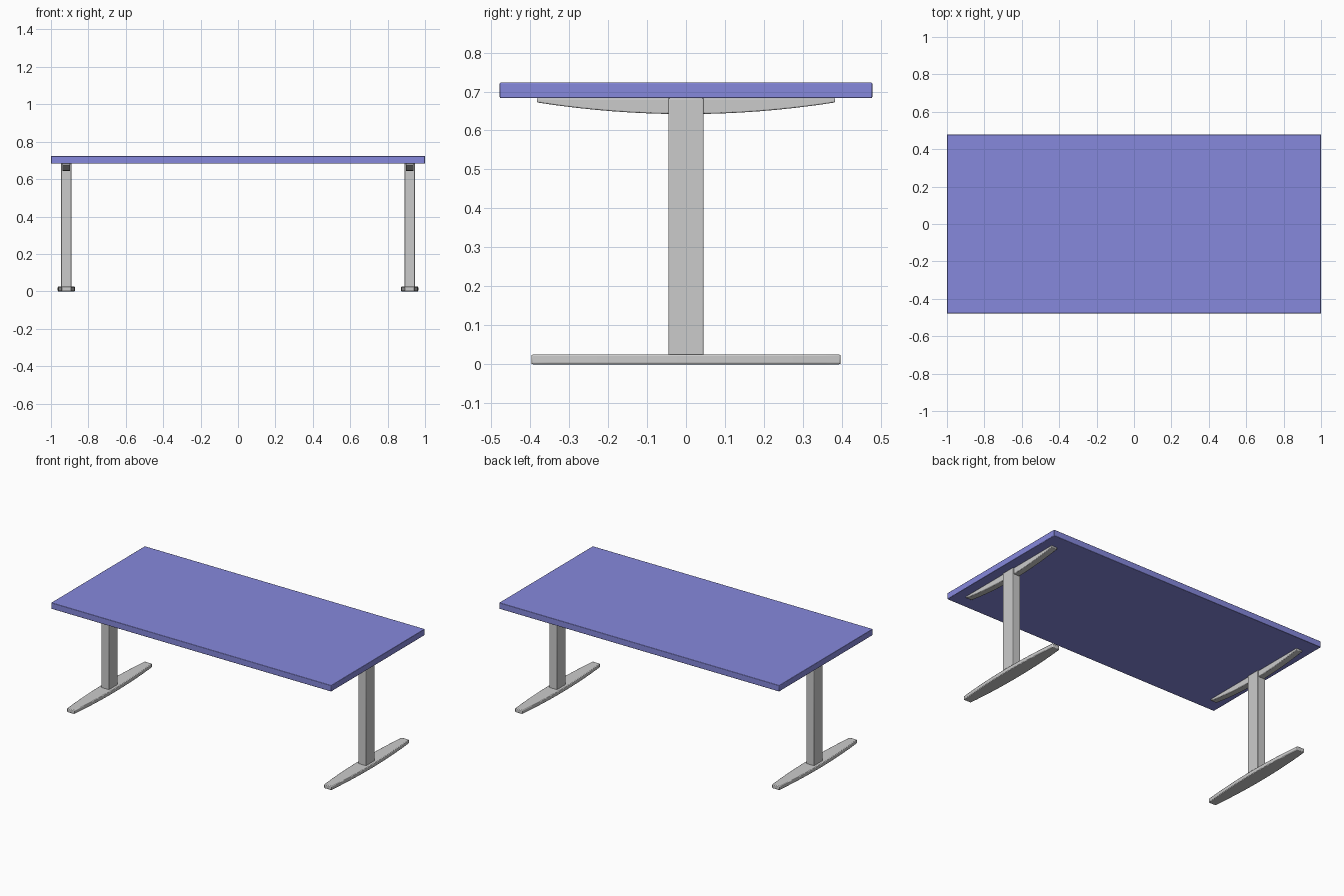
import bpy, bmesh

if "Cube" in bpy.data.objects:
    bpy.data.objects.remove(bpy.data.objects["Cube"])

LEG_X = 0.918


def finish(obj, bevel, segments=2, mirror=False):
    # Softened edges, optional copy on the other side
    b = obj.modifiers.new("edge_bevel", 'BEVEL')
    b.width, b.segments = bevel, segments
    b.limit_method, b.angle_limit = 'ANGLE', 0.6
    if mirror:
        m = obj.modifiers.new("mirror", 'MIRROR')
        m.use_axis = (True, False, False)
    bpy.ops.object.select_all(action='DESELECT')
    obj.select_set(True)
    bpy.context.view_layer.objects.active = obj
    bpy.ops.object.shade_smooth_by_angle(angle=0.5)


def prism(name, outline, extrude):
    # Extrude a closed 3D outline along a vector
    bm = bmesh.new()
    face = bm.faces.new([bm.verts.new(p) for p in outline])
    res = bmesh.ops.extrude_face_region(bm, geom=[face])
    verts = [g for g in res["geom"] if isinstance(g, bmesh.types.BMVert)]
    bmesh.ops.translate(bm, verts=verts, vec=extrude)
    bmesh.ops.recalc_face_normals(bm, faces=bm.faces)
    mesh = bpy.data.meshes.new(name)
    bm.to_mesh(mesh)
    bm.free()
    obj = bpy.data.objects.new(name, mesh)
    bpy.context.collection.objects.link(obj)
    return obj


def rect(hx, hy, z, cx=0.0):
    return [(cx - hx, -hy, z), (cx + hx, -hy, z), (cx + hx, hy, z), (cx - hx, hy, z)]


def bow(length, end, middle, n=16):
    # Shallow arc: (y, depth) from -length to length
    ts = [-1 + 2 * i / n for i in range(n + 1)]
    return [(t * length, end + (middle - end) * (1 - t * t)) for t in ts]


# Table top
top = prism("table_top", rect(1.0, 0.478, 0.683), (0, 0, 0.04))
finish(top, 0.003)
mat = bpy.data.materials.new("blue_top")
mat.diffuse_color = (0.24, 0.25, 0.72, 1)
mat.use_nodes = True
mat.node_tree.nodes["Principled BSDF"].inputs["Base Color"].default_value = mat.diffuse_color
top.data.materials.append(mat)

# Upright columns
column = prism("leg_columns", rect(0.028, 0.045, 0.02, LEG_X), (0, 0, 0.663))
finish(column, 0.003, mirror=True)

# Feet, bowed in plan
arc = bow(0.397, 0.026, 0.046)
outline = [(LEG_X + w, y, 0) for y, w in arc] + [(LEG_X - w, y, 0) for y, w in reversed(arc)]
foot = prism("feet", outline, (0, 0, 0.025))
finish(foot, 0.004, mirror=True)

# Support arms under the top, bowed in side view
outline = [(LEG_X - 0.021, y, 0.683 - d) for y, d in bow(0.383, 0.011, 0.041)]
outline += [(LEG_X - 0.021, 0.383, 0.683), (LEG_X - 0.021, -0.383, 0.683)]
arm = prism("support_arms", outline, (0.042, 0, 0))
finish(arm, 0.003, mirror=True)
